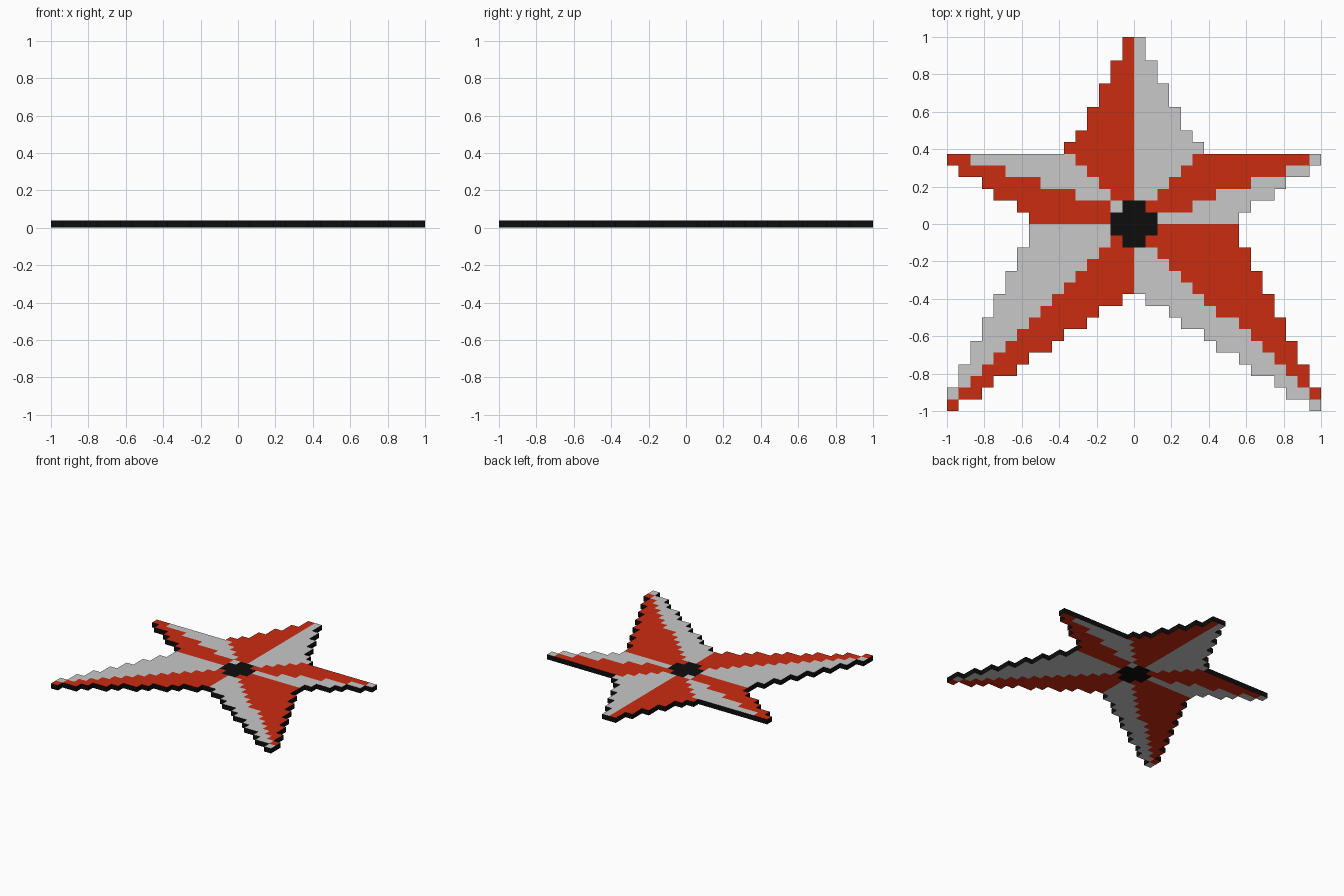
import bpy, bmesh

if "Cube" in bpy.data.objects:
    bpy.data.objects.remove(bpy.data.objects["Cube"])

CELL = 1 / 16
THICK = 0.04

# Half width of the star for each cell row (symmetric in x)
UPPER = [9, 10, 12, 13, 15, 16, 6, 5, 4, 4, 3, 3, 2, 2, 1, 1]      # rows 0..15 going up
NOTCH = [0] * 6 + [1, 3, 4, 6, 7, 9, 10, 12, 13, 15]               # gap between legs, going down
# Red / grey borders of the two side arms, rows 0..5
RIGHT_ARM = [2, 5, 7, 10, 13, 15]
LEFT_ARM = [-2, -2, -5, -8, -11, -14]


def inside(i, j):
    """Is cell (column i, row j) part of the star?"""
    a = i if i >= 0 else -i - 1
    if j >= 16 or j < -16 or a >= 16:
        return False
    if j >= 0:
        return a < UPPER[j]
    k = -j - 1
    return NOTCH[k] <= a < 9 + k // 2


def colour(i, j):
    """0 red, 1 grey, 2 black, seen from the top"""
    a = i if i >= 0 else -i - 1
    b = j if j >= 0 else -j - 1
    if a < 2 and b < 2 and a + b < 2:
        return 2                                   # hub
    if j >= 0:
        if j > 5:
            return 1 if i >= 0 else 0              # top arm
        if i >= 0:
            if i < j:
                return 1
            return 0 if i < RIGHT_ARM[j] else 1
        if i >= -j:
            return 0
        return 0 if i < LEFT_ARM[j] else 1
    k = -j
    if i < 0:
        return 0 if i >= -k else 1                 # left leg
    return 0 if i >= (k if k > 8 else k - 1) else 1  # right leg


def material(name, rgb):
    m = bpy.data.materials.new(name)
    m.diffuse_color = (*rgb, 1)
    m.use_nodes = True
    m.node_tree.nodes["Principled BSDF"].inputs["Base Color"].default_value = m.diffuse_color
    return m


bm = bmesh.new()


def quad(points, mat):
    f = bm.faces.new([bm.verts.new((x * CELL, y * CELL, z)) for x, y, z in points])
    f.material_index = mat


for i in range(-16, 16):
    for j in range(-16, 16):
        if not inside(i, j):
            continue
        c = [(i, j), (i + 1, j), (i + 1, j + 1), (i, j + 1)]
        # Top face, and underside with the pattern mirrored
        quad([(x, y, THICK) for x, y in c], colour(i, j))
        quad([(x, y, 0) for x, y in reversed(c)], colour(-i - 1, j))
        # Black rim wherever the neighbouring cell is empty
        for n, (di, dj) in enumerate([(0, -1), (1, 0), (0, 1), (-1, 0)]):
            if not inside(i + di, j + dj):
                p, q = c[n], c[(n + 1) % 4]
                quad([(*p, 0), (*q, 0), (*q, THICK), (*p, THICK)], 2)

bmesh.ops.remove_doubles(bm, verts=bm.verts, dist=0.0005)
mesh = bpy.data.meshes.new("star_plate")
bm.to_mesh(mesh)
bm.free()
for name, rgb in [("red", (0.6, 0.025, 0.005)),
                  ("light grey", (0.58, 0.58, 0.58)),
                  ("black", (0.004, 0.004, 0.004))]:
    mesh.materials.append(material(name, rgb))
bpy.context.collection.objects.link(bpy.data.objects.new("star_plate", mesh))
